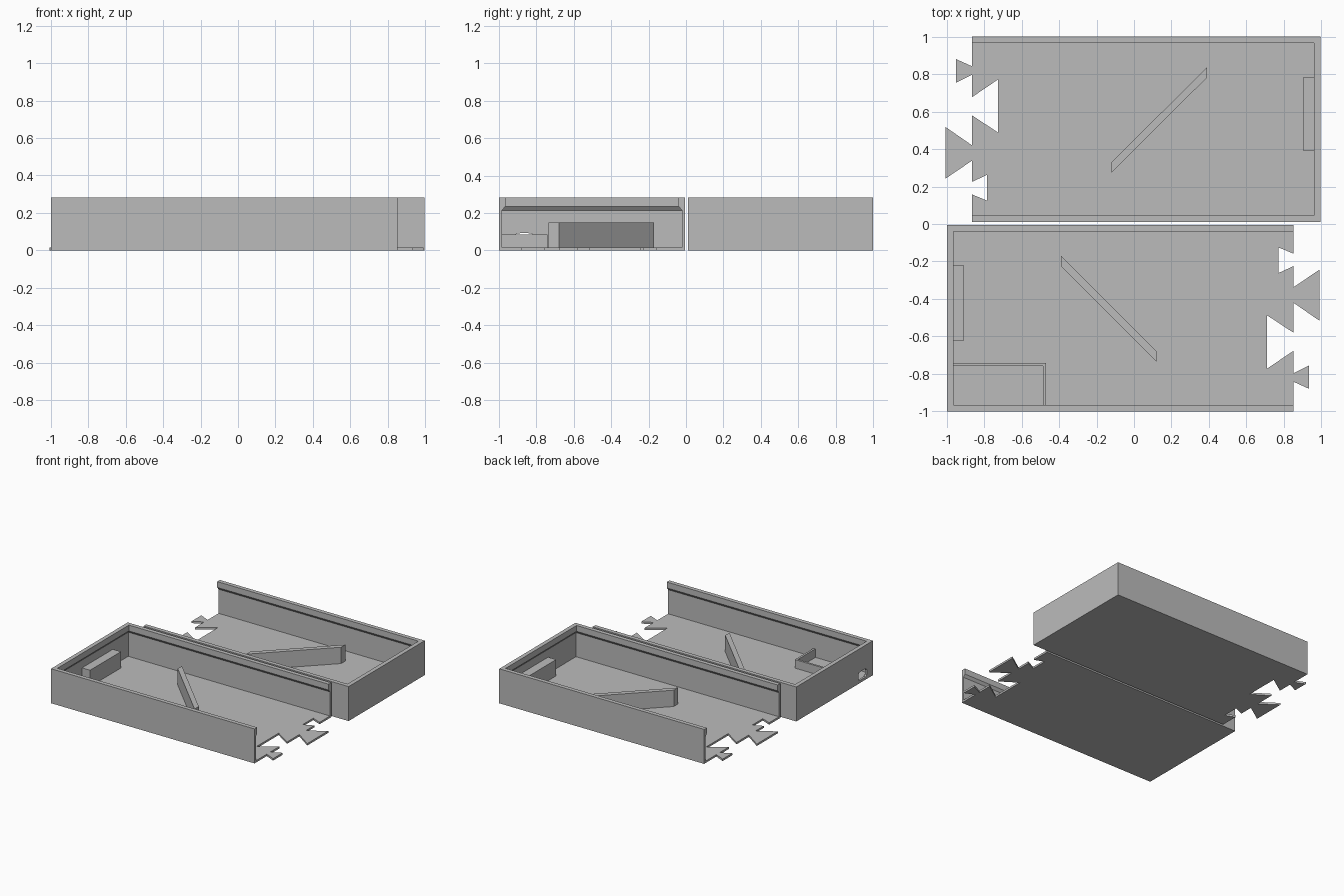
import bpy, bmesh
from mathutils import Vector

if "Cube" in bpy.data.objects:
    bpy.data.objects.remove(bpy.data.objects["Cube"])

grey = bpy.data.materials.new("plain grey")
grey.diffuse_color = (0.5, 0.5, 0.5, 1)
grey.use_nodes = True
grey.node_tree.nodes["Principled BSDF"].inputs["Base Color"].default_value = grey.diffuse_color

H, FLOOR, BAR_H = 0.283, 0.016, 0.15


def make(name, bm):
    bmesh.ops.recalc_face_normals(bm, faces=bm.faces)
    me = bpy.data.meshes.new(name)
    bm.to_mesh(me)
    bm.free()
    me.materials.append(grey)
    ob = bpy.data.objects.new(name, me)
    bpy.context.collection.objects.link(ob)
    return ob


def prism(name, pts, depth):
    """Extrude a flat 3D outline along a depth vector."""
    bm = bmesh.new()
    face = bm.faces.new([bm.verts.new(p) for p in pts])
    new = bmesh.ops.extrude_face_region(bm, geom=[face])["geom"]
    vs = [v for v in new if isinstance(v, bmesh.types.BMVert)]
    bmesh.ops.translate(bm, verts=vs, vec=Vector(depth))
    return make(name, bm)


def upright(name, pts, z0, z1):
    return prism(name, [(x, y, z0) for x, y in pts], (0, 0, z1 - z0))


def block(name, x0, x1, y0, y1, z0, z1):
    return upright(name, [(x0, y0), (x1, y0), (x1, y1), (x0, y1)], z0, z1)


def walls(name, x_open, x_end, y0, y1):
    """Three-sided wall with an overhanging lip, mitred at the corners."""
    profile = [(0, FLOOR), (0, H), (0.034, H), (0.034, 0.235),
               (0.017, 0.214), (0.017, FLOOR)]
    s = 1 if x_open > x_end else -1
    path = [(x_open, y0, 0, 1), (x_end, y0, s, 1),
            (x_end, y1, s, -1), (x_open, y1, 0, -1)]
    bm = bmesh.new()
    rings = [[bm.verts.new((x + dx * t, y + dy * t, z)) for t, z in profile]
             for x, y, dx, dy in path]
    n = len(profile)
    for a, b in zip(rings, rings[1:]):
        for i in range(n):
            j = (i + 1) % n
            bm.faces.new((a[i], a[j], b[j], b[i]))
    bm.faces.new(rings[0])
    bm.faces.new(rings[-1])
    return make(name, bm)


# dovetail edge: (depth from edge, root y pair, tip y pair)
JOINTS = [(-0.08, (-0.158, -0.225), (-0.125, -0.262)),
          (0.14, (-0.338, -0.42), (-0.243, -0.517)),
          (-0.14, (-0.58, -0.677), (-0.488, -0.772)),
          (0.084, (-0.797, -0.842), (-0.755, -0.88))]


def floor(name, x_open, x_end, y_a, y_b, s):
    """Floor plate; s = -1 turns the joint edge half a turn."""
    pts = [(x_end, y_a), (x_open, y_a)]
    for d, root, tip in JOINTS:
        x = x_open + s * d
        pts += [(x_open, s * root[0]), (x, s * tip[0]),
                (x, s * tip[1]), (x_open, s * root[1])]
    pts += [(x_open, y_b), (x_end, y_b)]
    return upright(name, pts, 0, FLOOR)


# front tray
floor("front_floor", 0.851, -0.998, -0.005, -1.0, 1)
front_walls = walls("front_walls", 0.851, -0.998, -1.0, -0.005)
block("front_end_rib", -0.985, -0.908, -0.622, -0.222, FLOOR, BAR_H)
upright("front_diagonal_bar", [(-0.39, -0.17), (-0.39, -0.225),
                               (0.12, -0.735), (0.12, -0.68)], FLOOR, BAR_H)

# corner compartment in the front tray
upright("corner_compartment", [(-0.985, -0.741), (-0.47, -0.741), (-0.47, -0.985),
                               (-0.487, -0.985), (-0.487, -0.758), (-0.985, -0.758)],
        FLOOR, 0.086)

# rounded port cut through the end wall beside the compartment
port = [(-0.92, 0.035), (-0.905, 0.022), (-0.825, 0.022), (-0.81, 0.035),
        (-0.81, 0.075), (-0.822, 0.088), (-0.845, 0.092),
        (-0.885, 0.092), (-0.908, 0.088), (-0.92, 0.075)]
cutter = prism("port_cutter", [(-1.05, y, z) for y, z in port], (0.1, 0, 0))
cutter.hide_render = True
mod = front_walls.modifiers.new("port", "BOOLEAN")
mod.operation, mod.object, mod.solver = "DIFFERENCE", cutter, "EXACT"
bpy.context.view_layer.objects.active = front_walls
bpy.ops.object.modifier_apply(modifier=mod.name)
bpy.data.objects.remove(cutter)

# back tray
floor("back_floor", -0.865, 0.996, 0.012, 1.0, -1)
walls("back_walls", -0.865, 0.996, 0.012, 1.0)
block("back_end_rib", 0.906, 0.985, 0.39, 0.785, FLOOR, BAR_H)
upright("back_diagonal_bar", [(0.39, 0.837), (0.39, 0.782),
                              (-0.12, 0.275), (-0.12, 0.33)], FLOOR, BAR_H)
